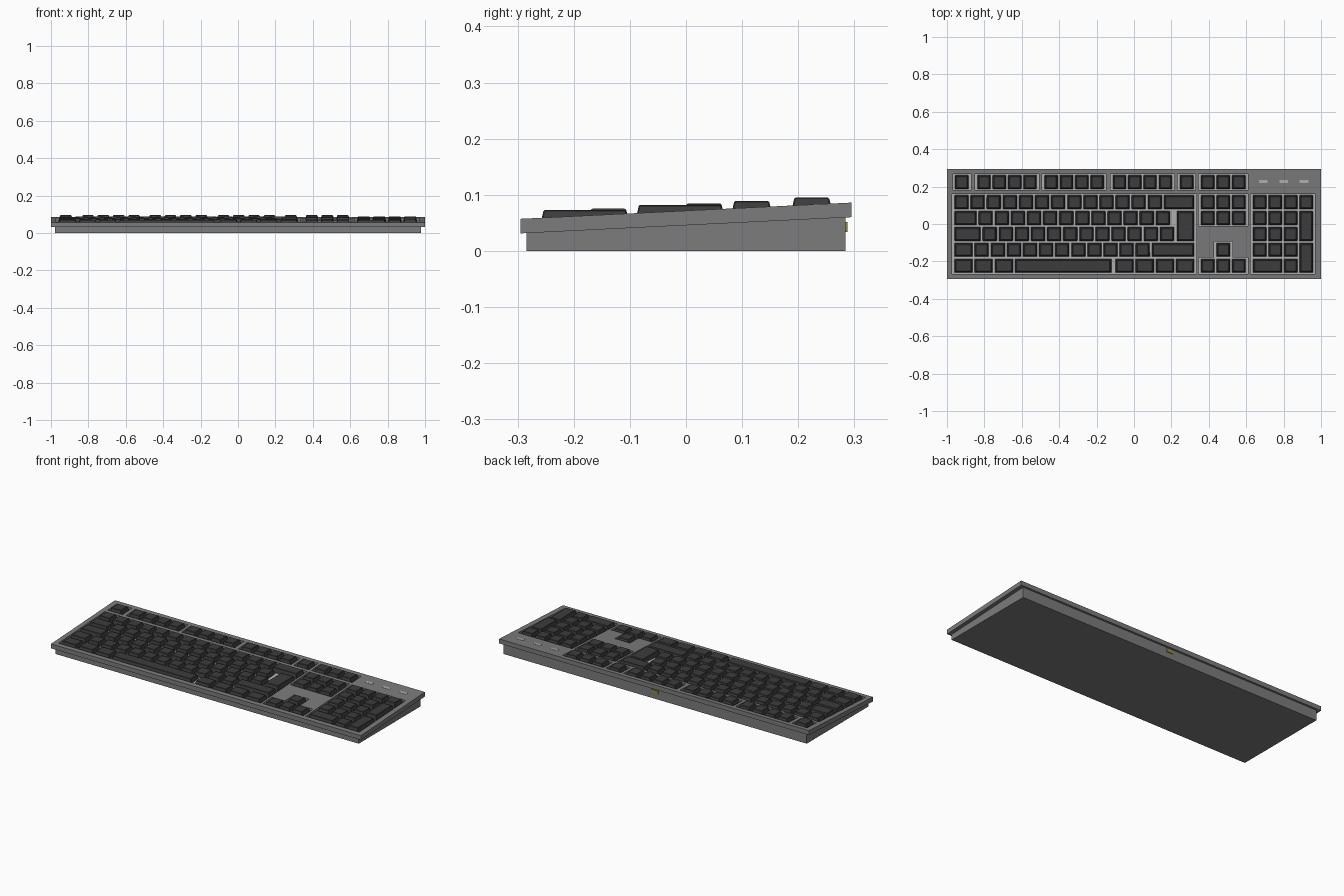
import bpy, bmesh

if "Cube" in bpy.data.objects:
    bpy.data.objects.remove(bpy.data.objects["Cube"])

def material(name, c):
    m = bpy.data.materials.new(name)
    m.diffuse_color = (*c, 1)
    m.use_nodes = True
    m.node_tree.nodes["Principled BSDF"].inputs["Base Color"].default_value = m.diffuse_color
    return m

DARK = material("dark_plastic", (0.045, 0.045, 0.045))
CASE = material("case_grey", (0.2, 0.2, 0.2))
LIGHT = material("plate_grey", (0.45, 0.45, 0.45))
BRASS = material("socket_olive", (0.3, 0.25, 0.03))

def surf(y):            # sloping top face of the case
    return 0.0717 + 0.049 * y

def key_top(y):         # flat key tops step up row by row
    return 0.0828 + 0.0545 * y

def finish(bm, name, mat):
    bmesh.ops.recalc_face_normals(bm, faces=bm.faces)
    me = bpy.data.meshes.new(name)
    bm.to_mesh(me)
    bm.free()
    ob = bpy.data.objects.new(name, me)
    bpy.context.collection.objects.link(ob)
    me.materials.append(mat)
    return ob

def loft(bm, rings):
    """Closed solid through a list of four-cornered rings."""
    vs = [[bm.verts.new(p) for p in r] for r in rings]
    bm.faces.new(vs[0][::-1])
    for a, b in zip(vs, vs[1:]):
        for i in range(4):
            j = (i + 1) % 4
            bm.faces.new((a[i], a[j], b[j], b[i]))
    bm.faces.new(vs[-1])

def ring(x0, x1, y0, y1, zf):
    return [(x, y, zf(y)) for x, y in ((x0, y0), (x1, y0), (x1, y1), (x0, y1))]

def slab(name, x0, x1, y0, y1, lo, hi, mat):
    """Box that follows the case slope; lo=None gives a flat bottom at z=0."""
    bm = bmesh.new()
    loft(bm, [ring(x0, x1, y0, y1, (lambda y: 0) if lo is None else (lambda y: surf(y) + lo)),
              ring(x0, x1, y0, y1, lambda y: surf(y) + hi)])
    return finish(bm, name, mat)

def add_key(bm, x0, x1, yc, rows=1):
    """Tapered keycap with a shallow dish; x0..x1 is the cell."""
    h = (PY * (rows - 1) + 0.075) / 2
    xc, w = (x0 + x1) / 2, (x1 - x0 - 0.010) / 2
    t = key_top(yc)
    def r(inset, zf):
        return ring(xc - w + inset, xc + w - inset, yc - h + inset, yc + h - inset, zf)
    loft(bm, [r(0, lambda y: surf(y) - 0.0145), r(0.0068, lambda y: t),
              r(0.0105, lambda y: t), r(0.0135, lambda y: t - 0.0015)])

PX, PY, PN = 0.0861, 0.085, 0.083
X0, XN, XP = -0.965, 0.353, 0.630
FY = 0.224
ROWS = [0.117 - PY * i for i in range(5)]

# case
slab("base_tray", -0.978, 0.978, -0.284, 0.284, None, -0.026, CASE)
frame = slab("top_frame", -1, 1, -0.295, 0.295, -0.026, 0, CASE)
slab("switch_plate", -0.985, 0.985, -0.28, 0.28, -0.0245, -0.0155, LIGHT)

# function row groups: start x, key count, pitch
fn_groups = [(-0.962, 1, PN), (-0.843, 4, 0.082), (-0.484, 4, 0.082),
             (-0.119, 4, 0.082), (0.240, 1, PN), (XN, 3, PN)]

# openings in the frame around each key group
M = 0.007
wells = [(x - M, x + n * p + M, 0.181, 0.268) for x, n, p in fn_groups]
wells += [(X0 - M, X0 + 15 * PX + M, -0.267, 0.161),
          (XN - M, XN + 3 * PN + M, -0.012, 0.161),
          (XN - M, XN + 3 * PN + M, -0.267, -0.179),
          (XN + PN - M, XN + 2 * PN + M, -0.2, -0.094),
          (XP - M, XP + 4 * PN + M, -0.267, 0.161)]
for x0, x1, y0, y1 in wells:
    cut = slab("well_cutter", x0, x1, y0, y1, -0.05, 0.05, CASE)
    cut.hide_render = True
    mod = frame.modifiers.new("well", 'BOOLEAN')
    mod.operation = 'DIFFERENCE'
    mod.solver = 'EXACT'
    mod.object = cut
    bpy.context.view_layer.objects.active = frame
    bpy.ops.object.modifier_apply(modifier=mod.name)
    bpy.data.objects.remove(cut)

def finish_keys(bm, name):
    ob = finish(bm, name, DARK)
    b = ob.modifiers.new("soft_edges", 'BEVEL')
    b.width = 0.002
    b.segments = 1
    b.limit_method = 'ANGLE'
    b.angle_limit = 0.9

# function keys
bm = bmesh.new()
for x, n, p in fn_groups:
    for i in range(n):
        add_key(bm, x + i * p, x + (i + 1) * p, FY)
finish_keys(bm, "function_keys")

# main block: key widths per row in units
layout = [[1] * 13 + [2],
          [1.5] + [1] * 12,
          [1.75] + [1] * 12,
          [1.25] + [1] * 11 + [2.75],
          [1.25] * 3 + [6.25] + [1.25] * 4]
bm = bmesh.new()
for y, widths in zip(ROWS, layout):
    x = X0
    for w in widths:
        add_key(bm, x, x + w * PX - (0.012 if w == 6.25 else 0), y)
        x += w * PX
add_key(bm, X0 + 13.8 * PX, X0 + 15 * PX, (ROWS[1] + ROWS[2]) / 2, 2)
finish_keys(bm, "main_keys")

# navigation and arrow keys
bm = bmesh.new()
for c, r in [(c, r) for r in (0, 1, 4) for c in range(3)] + [(1, 3)]:
    add_key(bm, XN + c * PN, XN + (c + 1) * PN, ROWS[r])
finish_keys(bm, "navigation_keys")

# number pad
bm = bmesh.new()
for r in range(4):
    for c in range(4 if r == 0 else 3):
        add_key(bm, XP + c * PN, XP + (c + 1) * PN, ROWS[r])
add_key(bm, XP, XP + 2 * PN, ROWS[4])
add_key(bm, XP + 2 * PN, XP + 3 * PN, ROWS[4])
for r in (1, 3):
    add_key(bm, XP + 3 * PN, XP + 4 * PN, (ROWS[r] + ROWS[r + 1]) / 2, 2)
finish_keys(bm, "number_pad_keys")

# indicator lights
for i, x in enumerate((0.690, 0.800, 0.909)):
    slab(f"indicator_light_{i + 1}", x - 0.023, x + 0.023, 0.219, 0.235, -0.002, 0.0012, LIGHT)

# cable socket at the back
bm = bmesh.new()
loft(bm, [ring(-0.021, 0.021, 0.27, 0.288, lambda y: 0.034),
          ring(-0.021, 0.021, 0.27, 0.288, lambda y: 0.052)])
finish(bm, "cable_socket", BRASS)
